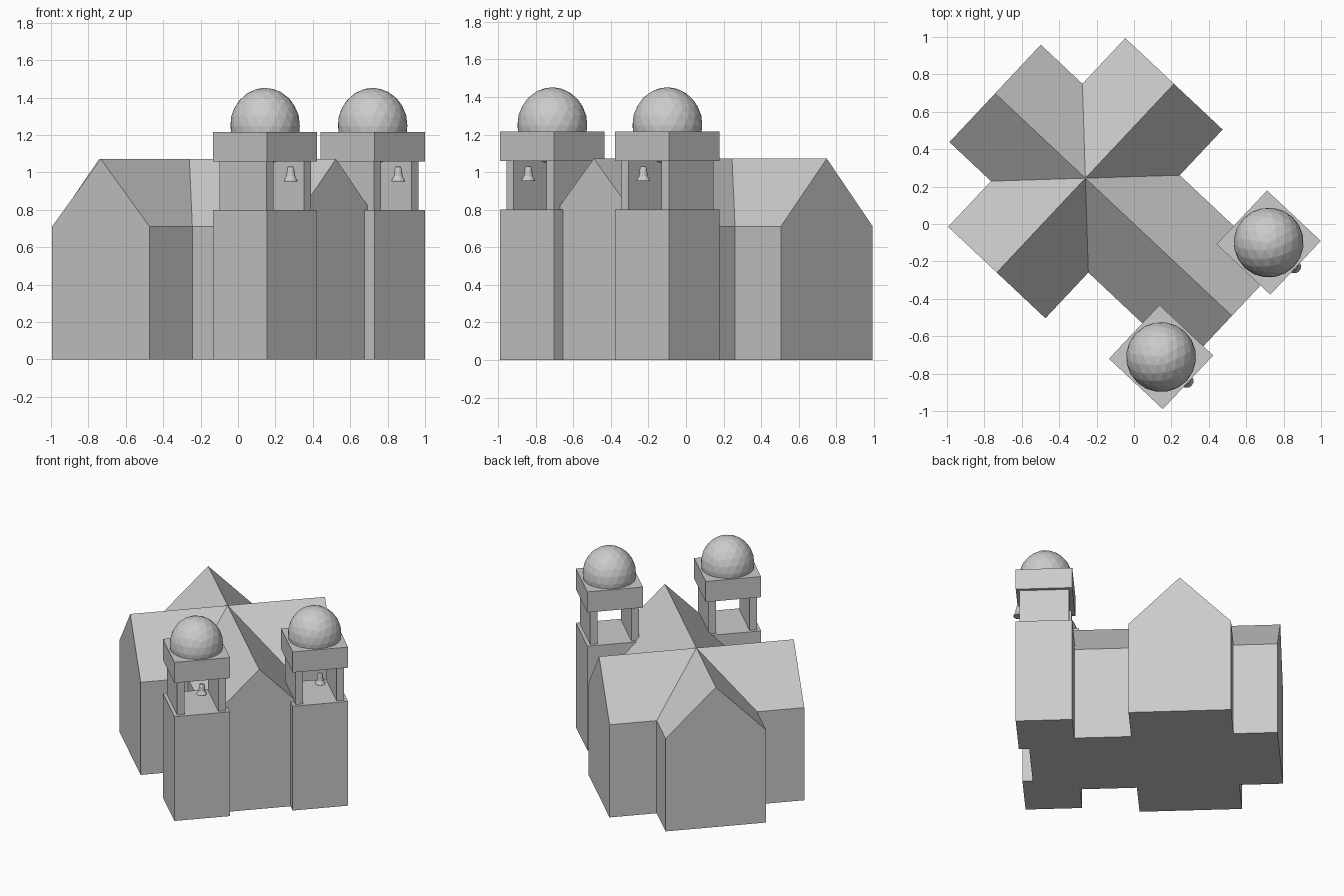
import bpy, bmesh
from math import radians, pi, cos, sin
from mathutils import Matrix, Vector

if "Cube" in bpy.data.objects:
    bpy.data.objects.remove(bpy.data.objects["Cube"])

# whole church is turned about z; local +x is the facade direction
PLACE = Matrix.Translation((-0.26, 0.245, 0)) @ Matrix.Rotation(radians(-43.2), 4, 'Z')


def finish(name, bm):
    bmesh.ops.remove_doubles(bm, verts=bm.verts, dist=1e-5)
    bmesh.ops.recalc_face_normals(bm, faces=bm.faces)
    me = bpy.data.meshes.new(name)
    bm.to_mesh(me)
    bm.free()
    ob = bpy.data.objects.new(name, me)
    ob.matrix_world = PLACE
    bpy.context.collection.objects.link(ob)
    return ob


def box(name, x, y, z0, z1, sx, sy):
    bm = bmesh.new()
    m = Matrix.Translation((x, y, (z0 + z1) / 2)) @ Matrix.Diagonal((sx, sy, z1 - z0, 1))
    bmesh.ops.create_cube(bm, size=1, matrix=m)
    return finish(name, bm)


# cross-shaped hall: four gabled arms meeting at the crossing
W, EAVE, RIDGE = 0.357, 0.711, 1.072
bm = bmesh.new()
for i, L in enumerate((1.075, 0.692, 0.662, 0.692)):
    rot = Matrix.Rotation(i * pi / 2, 3, 'Z')

    def face(*pts):
        bm.faces.new([bm.verts.new(rot @ Vector(p)) for p in pts])

    face((L, -W, 0), (L, W, 0), (L, W, EAVE), (L, 0, RIDGE), (L, -W, EAVE))
    face((0, 0, 0), (W, W, 0), (L, W, 0), (L, -W, 0), (W, -W, 0))
    for s in (1, -1):
        face((W, s * W, 0), (L, s * W, 0), (L, s * W, EAVE), (W, s * W, EAVE))
        face((W, s * W, EAVE), (L, s * W, EAVE), (L, 0, RIDGE), (0, 0, RIDGE))
finish("church_hall", bm)

# bell towers, mirrored across the nave
TX, SIDE = 0.95, 0.394
BELL = [(0, 1.032), (0.015, 1.03), (0.02, 1.015), (0.024, 0.98),
        (0.037, 0.958), (0.037, 0.952), (0, 0.952)]
for s, label in ((1, "right"), (-1, "left")):
    ty = s * 0.42
    box(f"tower_base_{label}", TX, ty, 0, 0.80, SIDE, SIDE)
    for k in (1, -1):
        box(f"belfry_wall_{label}", TX, ty + k * 0.1465, 0.80, 1.06, 0.346, 0.053)
    box(f"tower_cap_{label}", TX, ty, 1.059, 1.217, SIDE, SIDE)

    # faceted dome
    bm = bmesh.new()
    bmesh.ops.create_icosphere(bm, subdivisions=3, radius=1,
                               matrix=Matrix.Translation((TX, ty, 1.249))
                               @ Matrix.Diagonal((0.187, 0.187, 0.203, 1)))
    finish(f"dome_{label}", bm)

    # bell hanging in the front opening
    bm = bmesh.new()
    vs = [bm.verts.new((TX + 0.187 + r, ty, z)) for r, z in BELL]
    es = [bm.edges.new(p) for p in zip(vs, vs[1:])]
    bmesh.ops.spin(bm, geom=vs + es, cent=(TX + 0.187, ty, 0), axis=(0, 0, 1),
                   angle=2 * pi, steps=12)
    finish(f"bell_{label}", bm)
